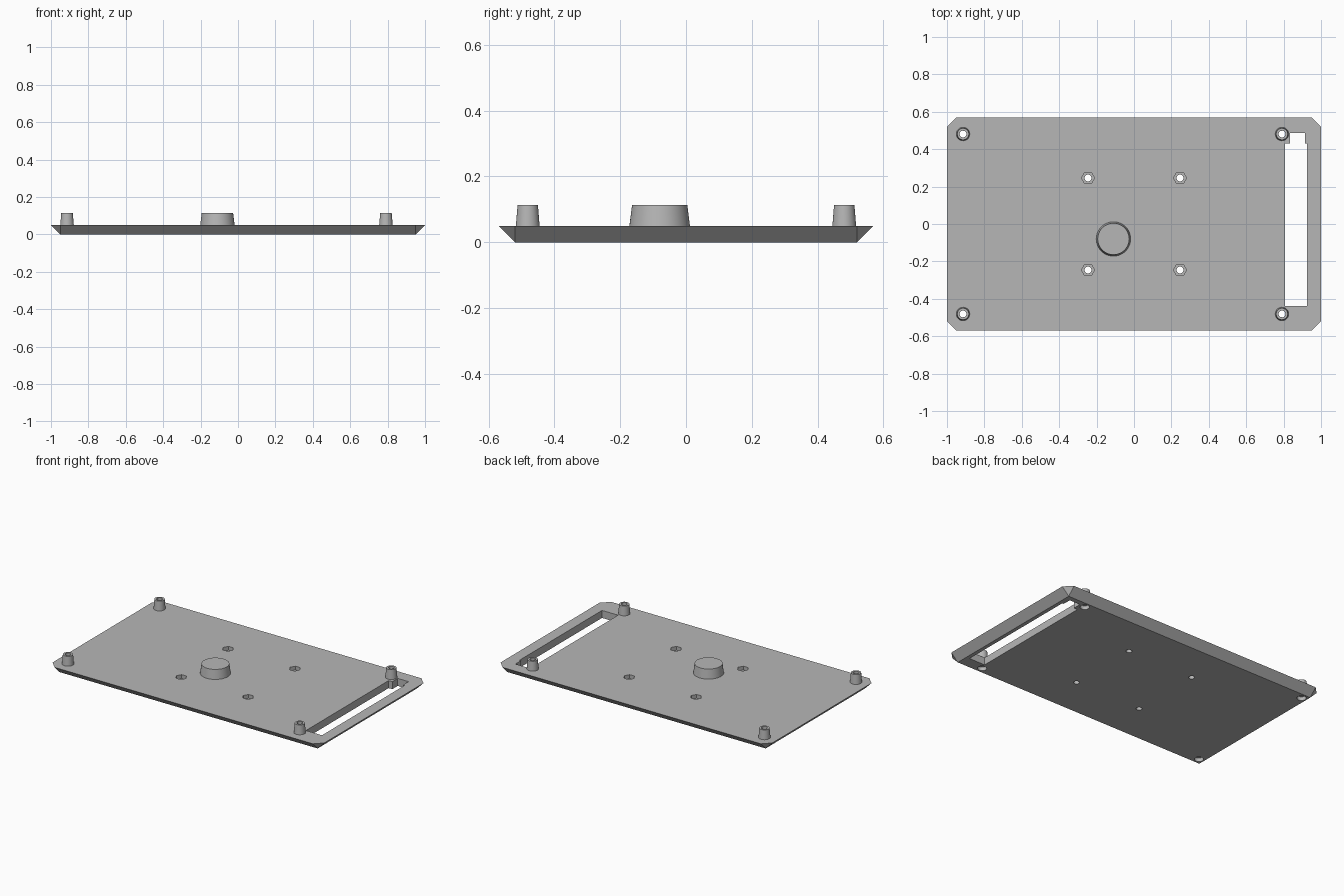
import bpy, bmesh, math
from mathutils import Matrix

cube = bpy.data.objects.get("Cube")
if cube:
    bpy.data.objects.remove(cube, do_unlink=True)

LX, LY, T, EDGE, TOP = 1.0, 0.57, 0.05, 0.05, 0.113
STANDOFFS = [(x, y) for x in (-0.914, 0.791) for y in (-0.481, 0.481)]
BOLTS = [(x, y) for x in (-0.246, 0.246) for y in (-0.246, 0.246)]
BORE = 0.018

grey = bpy.data.materials.new("plain grey")
grey.use_nodes = True
colour = (0.47, 0.47, 0.47, 1)
grey.diffuse_color = colour
grey.node_tree.nodes["Principled BSDF"].inputs["Base Color"].default_value = colour


def finish(name, bm):
    bmesh.ops.recalc_face_normals(bm, faces=bm.faces)
    mesh = bpy.data.meshes.new(name)
    bm.to_mesh(mesh)
    bm.free()
    mesh.materials.append(grey)
    obj = bpy.data.objects.new(name, mesh)
    bpy.context.collection.objects.link(obj)
    return obj


def select(obj):
    bpy.ops.object.select_all(action='DESELECT')
    obj.select_set(True)
    bpy.context.view_layer.objects.active = obj


def cylinder(bm, x, y, r1, r2, z0, z1, sides=40, turn=0.0):
    place = Matrix.Translation((x, y, (z0 + z1) / 2)) @ Matrix.Rotation(turn, 4, 'Z')
    bmesh.ops.create_cone(bm, cap_ends=True, segments=sides, radius1=r1,
                          radius2=r2, depth=z1 - z0, matrix=place)


def cut(target, name, bm):
    cutter = finish(name, bm)
    cutter.hide_render = True
    mod = target.modifiers.new(name, 'BOOLEAN')
    mod.operation, mod.solver, mod.object = 'DIFFERENCE', 'EXACT', cutter
    select(target)
    bpy.ops.object.modifier_apply(modifier=name)
    bpy.data.objects.remove(cutter, do_unlink=True)


# Base plate: undercut edges, clipped top corners, square lower corners
bm = bmesh.new()
for sx in (-1, 1):
    for sy in (-1, 1):
        bm.verts.new((sx * (LX - EDGE), sy * (LY - EDGE), 0))
        bm.verts.new((sx * LX, sy * (LY - EDGE), T))
        bm.verts.new((sx * (LX - EDGE), sy * LY, T))
bmesh.ops.convex_hull(bm, input=bm.verts)
bmesh.ops.dissolve_limit(bm, angle_limit=0.01, verts=bm.verts, edges=bm.edges)
plate = finish("base_plate", bm)

# Side slot with a narrower notch at its back end
outline = [(0.807, -0.439), (0.925, -0.439), (0.925, 0.43), (0.914, 0.43),
           (0.914, 0.487), (0.834, 0.487), (0.834, 0.43), (0.807, 0.43)]
bm = bmesh.new()
face = bm.faces.new([bm.verts.new((x, y, -0.1)) for x, y in outline])
ext = bmesh.ops.extrude_face_region(bm, geom=[face])
bmesh.ops.translate(bm, vec=(0, 0, 0.3),
                    verts=[v for v in ext["geom"] if isinstance(v, bmesh.types.BMVert)])
cut(plate, "slot_cutter", bm)

# Through holes
bm = bmesh.new()
for x, y in STANDOFFS + BOLTS:
    cylinder(bm, x, y, BORE, BORE, -0.1, 0.2)
cut(plate, "hole_cutter", bm)

# Hexagonal nut pockets above, round screw-head pockets below
bm = bmesh.new()
for x, y in BOLTS:
    cylinder(bm, x, y, 0.035, 0.035, 0.025, 0.2, 6, math.pi / 6 * 3)
for x, y in STANDOFFS:
    cylinder(bm, x, y, 0.028, 0.028, -0.1, 0.025)
cut(plate, "pocket_cutter", bm)


def lathe(name, x, y, profile, sides=48):
    bm = bmesh.new()
    verts = [bm.verts.new((x + r, y, z)) for r, z in profile]
    edges = [bm.edges.new(pair) for pair in zip(verts, verts[1:])]
    bmesh.ops.spin(bm, geom=verts + edges, cent=(x, y, 0), axis=(0, 0, 1),
                   angle=math.tau, steps=sides, use_merge=True)
    bmesh.ops.remove_doubles(bm, verts=bm.verts, dist=1e-5)
    obj = finish(name, bm)
    select(obj)
    bpy.ops.object.shade_smooth_by_angle(angle=math.radians(30))


# Hollow tapered standoffs
for i, (x, y) in enumerate(STANDOFFS):
    lathe(f"standoff_{i + 1}", x, y,
          [(0.036, T), (0.031, TOP), (BORE, TOP), (BORE, T)])

# Solid tapered boss
lathe("round_boss", -0.11, -0.08, [(0.092, T), (0.084, TOP), (0, TOP)])

select(plate)
bpy.ops.object.shade_smooth_by_angle(angle=math.radians(30))
